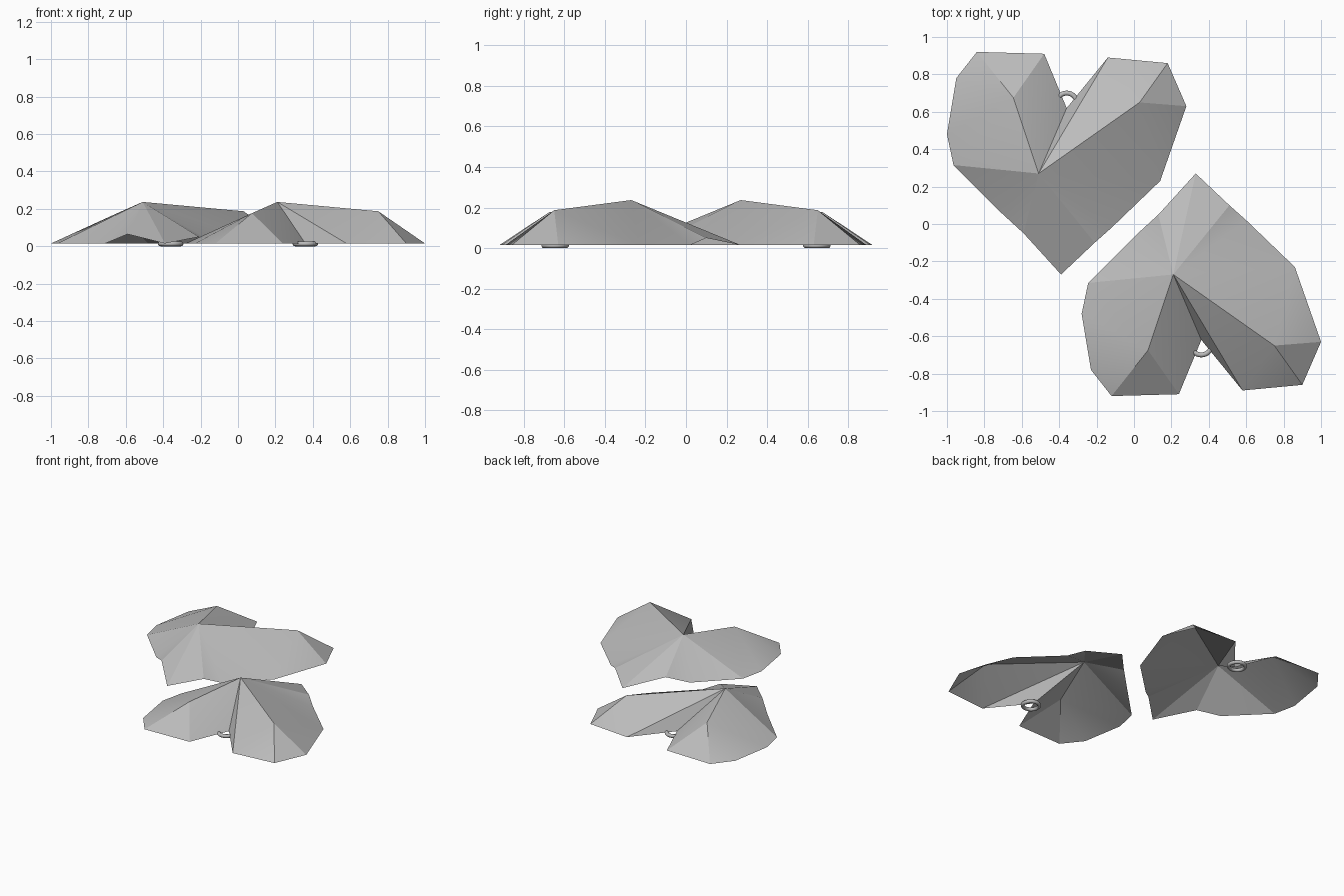
import bpy, bmesh, math

if "Cube" in bpy.data.objects:
    bpy.data.objects.remove(bpy.data.objects["Cube"])

grey = bpy.data.materials.new("plain_grey")
grey.diffuse_color = (0.5, 0.5, 0.5, 1)
grey.use_nodes = True
grey.node_tree.nodes["Principled BSDF"].inputs["Base Color"].default_value = grey.diffuse_color

BASE = 0.015
# Rim of one faceted heart, clockwise from the notch; two spots lift off the base
RIM = [(-.36, .62, BASE), (-.14, .89, BASE), (.18, .86, BASE), (.28, .63, BASE),
       (.14, .23, BASE), (-.12, -.02, BASE), (-.21, -.10, .05), (-.39, -.27, BASE),
       (-.59, -.05, .065), (-.71, .06, BASE), (-.965, .315, BASE), (-1, .48, BASE),
       (-.95, .78, BASE), (-.84, .92, BASE), (-.48, .91, BASE)]
# Raised points: apex, right lobe top, left lobe top
APEX, RIGHT, LEFT = (-.51, .27, .237), (.03, .65, .187), (-.645, .675, .177)


def place(p, side):
    """Side 0 is the back heart; side 1 is its mirrored, shifted partner."""
    return (p[0] + .72, -p[1], p[2]) if side else p


def finish(ob, angle):
    ob.data.materials.append(grey)
    bpy.ops.object.select_all(action='DESELECT')
    ob.select_set(True)
    bpy.context.view_layer.objects.active = ob
    bpy.ops.object.shade_smooth_by_angle(angle=math.radians(angle))


def heart(name, side):
    bm = bmesh.new()
    rim = [bm.verts.new(place(p, side)) for p in RIM]
    apex, right, left = [bm.verts.new(place(p, side)) for p in (APEX, RIGHT, LEFT)]
    n = len(rim)

    def fan(top, first, last):
        for i in range(first, last):
            bm.faces.new((top, rim[i % n], rim[(i + 1) % n]))

    fan(apex, 0, 1)                              # right inner slope
    bm.faces.new((apex, rim[1], right))
    fan(right, 1, 4)                             # right lobe
    bm.faces.new((apex, right, rim[4]))
    fan(apex, 4, 10)                             # outer slopes down to the tip
    bm.faces.new((apex, rim[10], left))
    fan(left, 10, 14)                            # left lobe
    bm.faces.new((apex, left, rim[14]))          # left inner slope
    fan(apex, 14, 15)
    bm.normal_update()
    for f in bm.faces:
        if f.normal.z < 0:
            f.normal_flip()
    me = bpy.data.meshes.new(name)
    bm.to_mesh(me)
    bm.free()
    ob = bpy.data.objects.new(name, me)
    bpy.context.collection.objects.link(ob)
    finish(ob, 20)


# Two open heart shells, each with a hanging ring at its notch
for side, label in enumerate(("back", "front")):
    heart(label + "_heart", side)
    bpy.ops.mesh.primitive_torus_add(location=place((-.36, .645, .013), side),
                                     major_radius=.055, minor_radius=.013,
                                     major_segments=32, minor_segments=12)
    ring = bpy.context.object
    ring.name = label + "_ring"
    finish(ring, 40)
